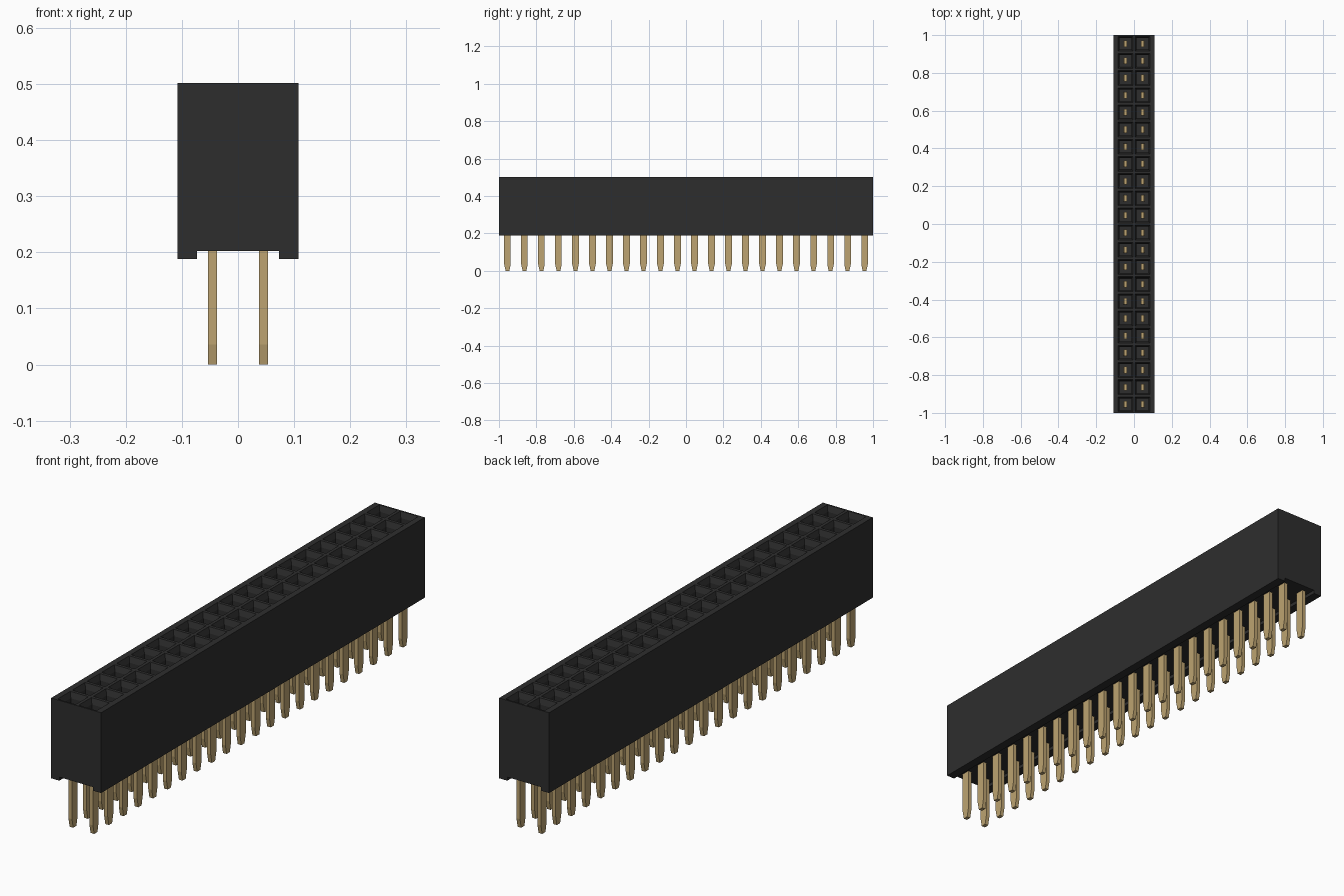
import bpy, bmesh
from mathutils import Vector

if "Cube" in bpy.data.objects:
    bpy.data.objects.remove(bpy.data.objects["Cube"])

ROWS = 22
PITCH = 2.0 / ROWS
HALF_W, TOP, SEAT, FOOT = 0.108, 0.502, 0.202, 0.188
GROOVE = 0.073
FLOOR = 0.26


def material(name, rgb, roughness):
    m = bpy.data.materials.new(name)
    m.use_nodes = True
    m.diffuse_color = (*rgb, 1)
    bsdf = m.node_tree.nodes["Principled BSDF"]
    bsdf.inputs["Base Color"].default_value = (*rgb, 1)
    bsdf.inputs["Roughness"].default_value = roughness
    return m


def finish(bm, name, mat):
    bmesh.ops.recalc_face_normals(bm, faces=bm.faces[:])
    mesh = bpy.data.meshes.new(name)
    bm.to_mesh(mesh)
    bm.free()
    mesh.materials.append(mat)
    obj = bpy.data.objects.new(name, mesh)
    bpy.context.collection.objects.link(obj)
    return obj


def prism(bm, profile, x, width):
    """Extrude a (y, z) outline along x, centred on x."""
    face = bm.faces.new([bm.verts.new((x - width / 2, y, z)) for y, z in profile])
    ext = bmesh.ops.extrude_face_region(bm, geom=[face])
    verts = [g for g in ext["geom"] if isinstance(g, bmesh.types.BMVert)]
    bmesh.ops.translate(bm, verts=verts, vec=(width, 0, 0))


plastic = material("black plastic", (0.027, 0.027, 0.027), 0.6)
brass = material("gold plating", (0.51, 0.37, 0.165), 0.4)

centres = [(sx * PITCH / 2, -1 + PITCH * (i + 0.5))
           for sx in (-1, 1) for i in range(ROWS)]

# Housing: top grid of cells, with a side margin along each long edge
bm = bmesh.new()
xs = [-HALF_W, -PITCH, 0, PITCH, HALF_W]
grid = [[bm.verts.new((x, -1 + PITCH * j, TOP)) for x in xs] for j in range(ROWS + 1)]
cells = []
for j in range(ROWS):
    for i in range(4):
        f = bm.faces.new((grid[j][i], grid[j][i + 1], grid[j + 1][i + 1], grid[j + 1][i]))
        if i in (1, 2):
            cells.append(f)

# Outer walls and underside
rim = [e for e in bm.edges if e.is_boundary]
ext = bmesh.ops.extrude_edge_only(bm, edges=rim)["geom"]
low_verts = [g for g in ext if isinstance(g, bmesh.types.BMVert)]
bmesh.ops.translate(bm, verts=low_verts, vec=(0, 0, SEAT - TOP))
bmesh.ops.contextual_create(bm, geom=[e for e in bm.edges if e.is_boundary])

# Two feet along the long edges, leaving a groove between them
for x in (-GROOVE, GROOVE):
    under = [f for f in bm.faces if all(abs(v.co.z - SEAT) < 1e-5 for v in f.verts)]
    geom = set(under)
    for f in under:
        geom.update(f.edges, f.verts)
    bmesh.ops.bisect_plane(bm, geom=list(geom), plane_co=(x, 0, 0), plane_no=(1, 0, 0))
feet = [f for f in bm.faces
        if all(abs(v.co.z - SEAT) < 1e-5 for v in f.verts)
        and abs(f.calc_center_median().x) > GROOVE]
ext = bmesh.ops.extrude_face_region(bm, geom=feet)["geom"]
bmesh.ops.translate(bm, verts=[g for g in ext if isinstance(g, bmesh.types.BMVert)],
                    vec=(0, 0, FOOT - SEAT))
bmesh.ops.delete(bm, geom=[f for f in feet if f.is_valid], context='FACES')

# Sockets: flat border, funnel, then a straight shaft
bm.normal_update()
for thickness, depth in ((0.009, 0), (0.011, -0.022), (0.0005, FLOOR - TOP + 0.022)):
    bmesh.ops.inset_individual(bm, faces=cells, thickness=thickness, depth=depth)
    bm.normal_update()
finish(bm, "housing", plastic)

# Solder pins with tips tapered along the length of the strip
bm = bmesh.new()
for x, y in centres:
    half = [(0.010, 0), (0.0175, 0.036), (0.0175, FLOOR + 0.01)]
    outline = [(y + w, z) for w, z in half] + [(y - w, z) for w, z in reversed(half)]
    prism(bm, outline, x, 0.0155)
finish(bm, "solder_pins", brass)

# Spring contacts: two blades rising from each pin inside its socket
bm = bmesh.new()
for x, y in centres:
    for side in (-1, 1):
        blade = [(y - 0.016, FLOOR), (y + 0.016, FLOOR),
                 (y + 0.014, 0.45), (y - 0.014, 0.45)]
        prism(bm, blade, x + side * 0.007, 0.005)
finish(bm, "spring_contacts", brass)
